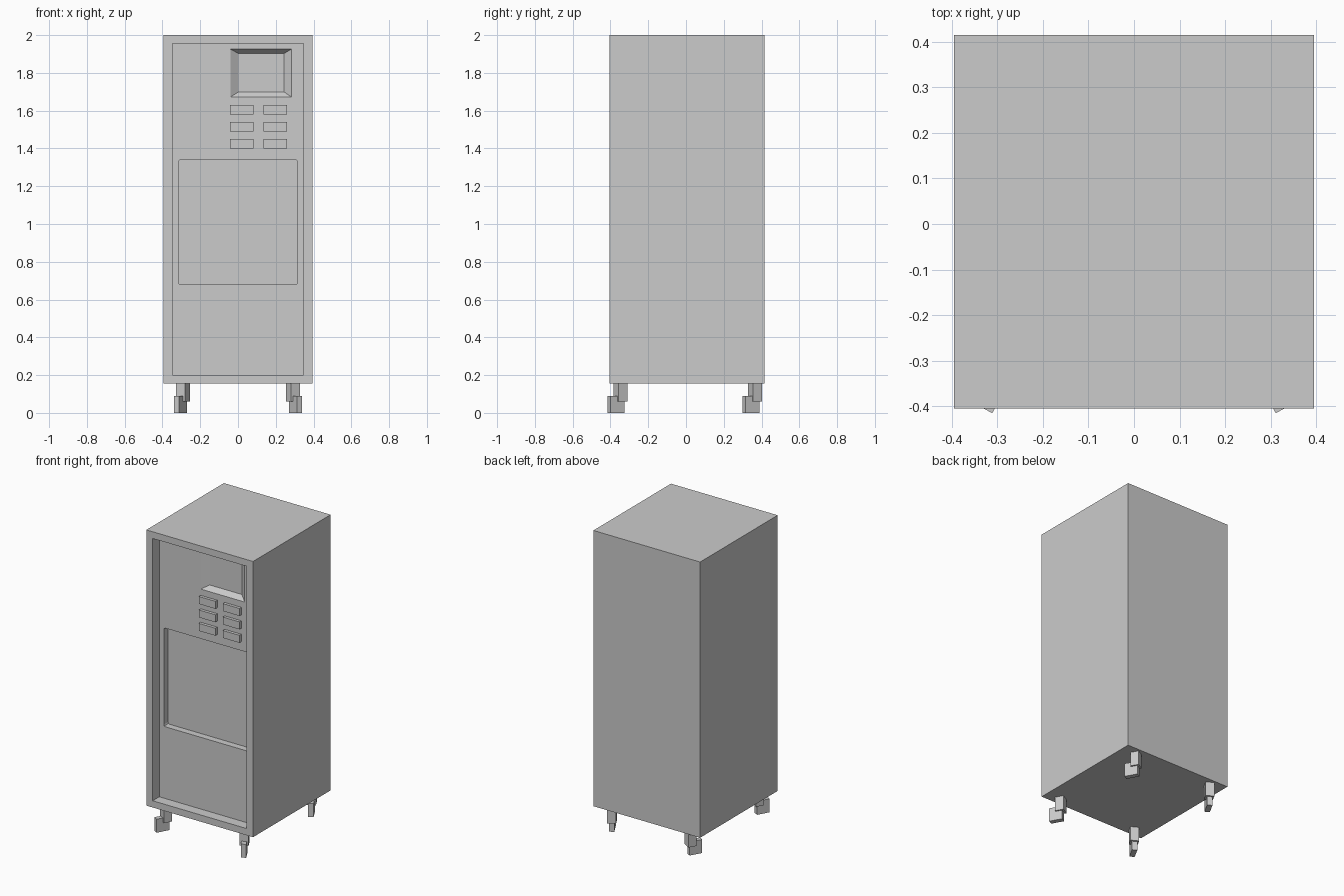
import bpy, bmesh
from math import radians
from mathutils import Matrix

if "Cube" in bpy.data.objects:
    bpy.data.objects.remove(bpy.data.objects["Cube"])


def make_object(name, bm):
    bmesh.ops.recalc_face_normals(bm, faces=bm.faces)
    mesh = bpy.data.meshes.new(name)
    bm.to_mesh(mesh)
    bm.free()
    obj = bpy.data.objects.new(name, mesh)
    bpy.context.collection.objects.link(obj)
    return obj


def block(name, front, back, y0, y1, corner=0.0):
    """Solid between two x/z rectangles (x0, x1, z0, z1) at y0 and y1."""
    bm = bmesh.new()
    loops = []
    for (x0, x1, z0, z1), y in ((front, y0), (back, y1)):
        loops.append([bm.verts.new((x, y, z)) for x, z in
                      ((x0, z0), (x1, z0), (x1, z1), (x0, z1))])
    a, b = loops
    bm.faces.new(a)
    bm.faces.new(b[::-1])
    for i in range(4):
        j = (i + 1) % 4
        bm.faces.new((a[i], b[i], b[j], a[j]))
    if corner:
        edges = [bm.edges.get((a[i], b[i])) for i in range(4)]
        bmesh.ops.bevel(bm, geom=edges, offset=corner, segments=2,
                        profile=0.5, affect='EDGES')
    return make_object(name, bm)


def cut(target, cutter):
    cutter.hide_render = True
    mod = target.modifiers.new("cut", 'BOOLEAN')
    mod.operation = 'DIFFERENCE'
    mod.solver = 'EXACT'
    mod.object = cutter
    bpy.context.view_layer.objects.active = target
    bpy.ops.object.modifier_apply(modifier=mod.name)
    bpy.data.objects.remove(cutter, do_unlink=True)


def turned_box(name, size, center, angle):
    bm = bmesh.new()
    bmesh.ops.create_cube(bm, size=1, matrix=Matrix.Diagonal((*size, 1)))
    obj = make_object(name, bm)
    obj.location = center
    obj.rotation_euler.z = angle
    return obj


# Cabinet
FRONT, BACK = -0.405, 0.415
PANEL = FRONT + 0.07
outer = (-0.395, 0.395, 0.155, 2.0)
cabinet = block("cabinet", outer, outer, FRONT, BACK)

# Recessed front, leaving a rim
rim = (-0.348, 0.346, 0.20, 1.955)
cut(cabinet, block("front_cutter", rim, rim, FRONT - 0.1, PANEL))

# Deeper rounded bay in the middle of the front
bay = (-0.315, 0.315, 0.68, 1.34)
cut(cabinet, block("bay_cutter", bay, bay, PANEL - 0.03, PANEL + 0.045, 0.012))

# Screen recess with sloping sides (cutter starts in front, so it widens on)
screen_in = (0.003, 0.243, 1.70, 1.902)
screen_out = (-0.083, 0.323, 1.644, 1.95)
cut(cabinet, block("screen_cutter", screen_out, screen_in,
                   PANEL - 0.03, PANEL + 0.03))

# Buttons, two columns of three
for z in (1.58, 1.49, 1.40):
    for x in (-0.042, 0.136):
        rect = (x, x + 0.123, z, z + 0.05)
        block("button", rect, rect, PANEL - 0.02, PANEL + 0.005)

# Swivelled feet: square bracket plus a slim wheel block, mirrored in x
for side in (-1, 1):
    for y, end in ((-0.347, "front"), (0.366, "back")):
        turn = side * radians(29)
        turned_box(end + "_caster_bracket", (0.054, 0.054, 0.097),
                   (side * 0.291, y, 0.1085), turn)
        turned_box(end + "_caster_wheel", (0.033, 0.085, 0.09),
                   (side * 0.305, y - 0.023, 0.045), turn)
